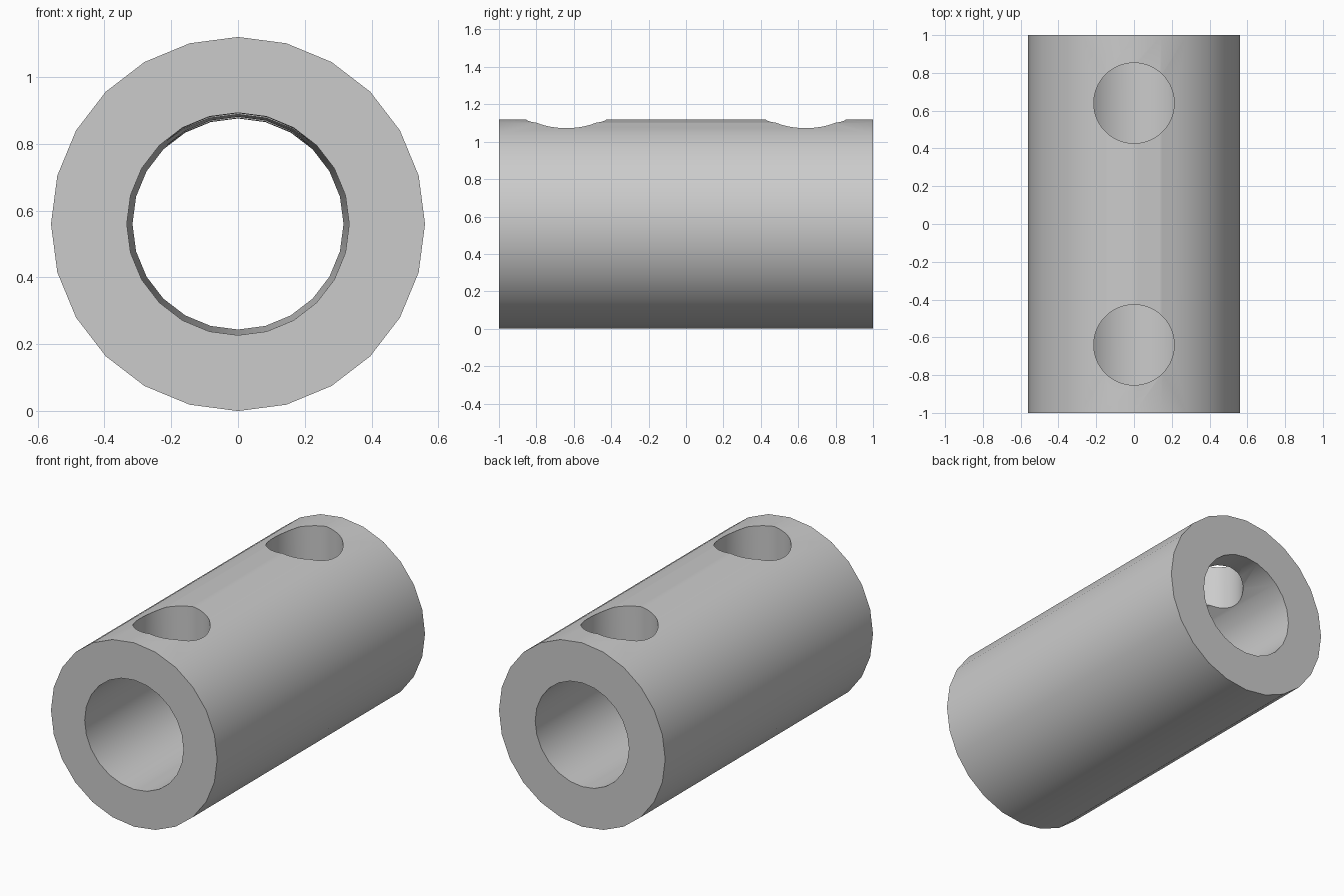
import bpy
import bmesh
from math import sin, cos, tau, radians

if "Cube" in bpy.data.objects:
    bpy.data.objects.remove(bpy.data.objects["Cube"], do_unlink=True)

SIDES = 24
RADIUS = 0.56
BORE_FRONT, BORE_BACK = 0.333, 0.316
HOLE_RADIUS, HOLE_Y = 0.213, 0.64

# Plain grey material
grey = bpy.data.materials.new("plain grey")
grey.use_nodes = True
color = (0.6, 0.6, 0.6, 1)
grey.diffuse_color = color
grey.node_tree.nodes["Principled BSDF"].inputs["Base Color"].default_value = color

# Thick tube with a slightly tapered bore: a closed profile of (radius, y) swept round
profile = [(RADIUS, -1), (RADIUS, 1), (BORE_BACK, 1), (BORE_FRONT, -1)]
bm = bmesh.new()
rings = [[bm.verts.new((r * sin(tau * i / SIDES), y, RADIUS + r * cos(tau * i / SIDES)))
          for i in range(SIDES)] for r, y in profile]
for k, ring in enumerate(rings):
    following = rings[(k + 1) % len(rings)]
    for i in range(SIDES):
        j = (i + 1) % SIDES
        bm.faces.new((ring[i], ring[j], following[j], following[i]))
bmesh.ops.recalc_face_normals(bm, faces=bm.faces)
mesh = bpy.data.meshes.new("tube")
bm.to_mesh(mesh)
bm.free()
mesh.materials.append(grey)
tube = bpy.data.objects.new("tube", mesh)
bpy.context.collection.objects.link(tube)

# Two round holes through the top wall only
for y in (-HOLE_Y, HOLE_Y):
    bpy.ops.mesh.primitive_cylinder_add(vertices=64, radius=HOLE_RADIUS, depth=0.8,
                                        location=(0, y, RADIUS + 0.4))
    cutter = bpy.context.object
    cutter.name = "hole_cutter"
    cutter.hide_render = True
    cutter.data.materials.append(grey)
    bpy.ops.object.select_all(action='DESELECT')
    tube.select_set(True)
    bpy.context.view_layer.objects.active = tube
    cut = tube.modifiers.new("hole", 'BOOLEAN')
    cut.operation = 'DIFFERENCE'
    cut.solver = 'EXACT'
    cut.object = cutter
    bpy.ops.object.modifier_apply(modifier=cut.name)
    bpy.data.objects.remove(cutter, do_unlink=True)

# Smooth walls with crisp rims
bpy.ops.object.shade_smooth_by_angle(angle=radians(30))
